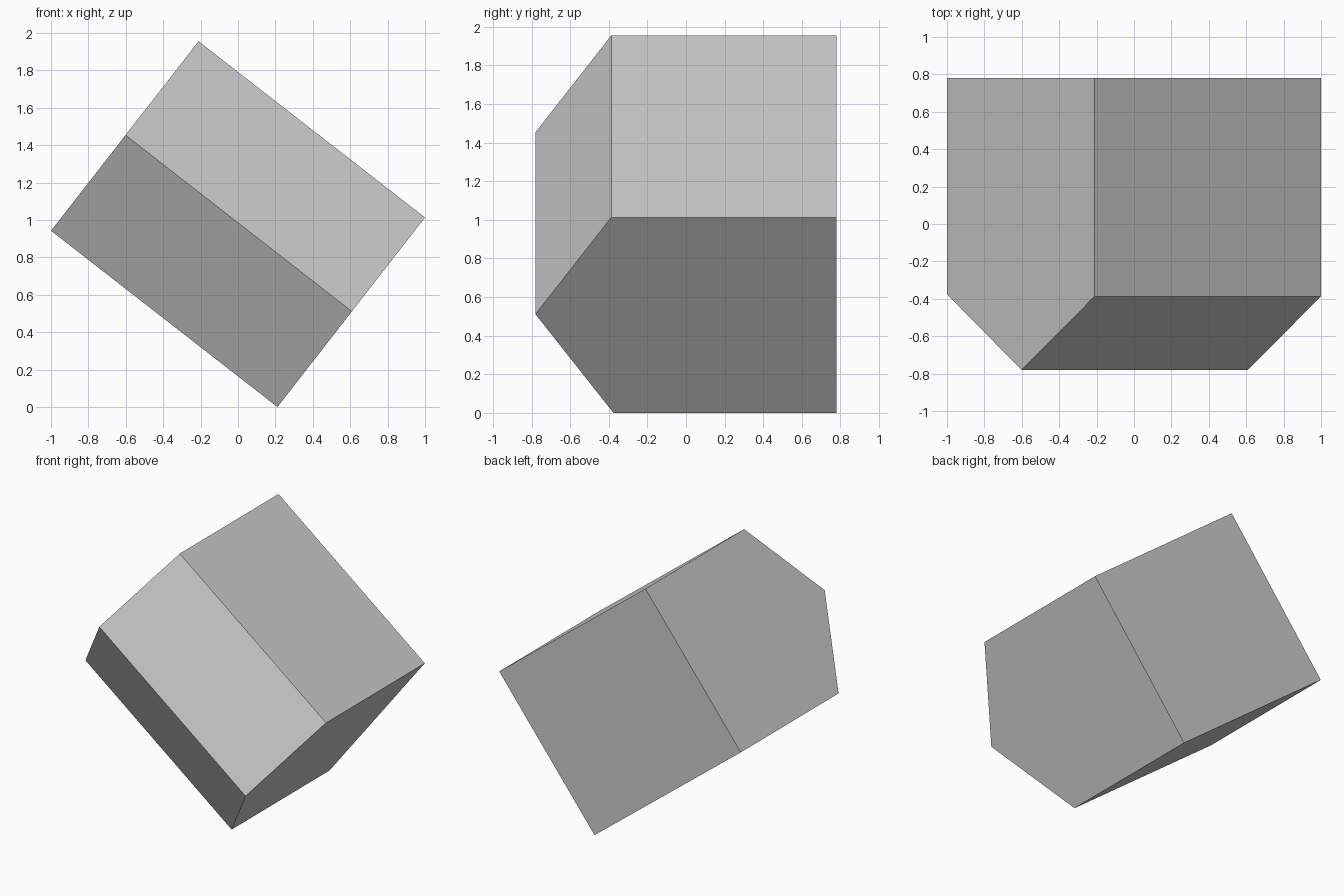
import bpy, bmesh, math
from mathutils import Matrix, Vector

if "Cube" in bpy.data.objects:
    bpy.data.objects.remove(bpy.data.objects["Cube"])

# Five-sided house-shaped cross-section (y, local z), ridge facing the front
profile = [(-0.78, 0.006), (-0.387, 0.642), (0.78, 0.642), (0.78, -0.642), (-0.376, -0.642)]
length = 1.534

bm = bmesh.new()
cap = bm.faces.new([bm.verts.new((-length / 2, y, z)) for y, z in profile])

# Extrude into a solid prism
result = bmesh.ops.extrude_face_region(bm, geom=[cap], use_keep_orig=True)
moved = [g for g in result["geom"] if isinstance(g, bmesh.types.BMVert)]
bmesh.ops.translate(bm, verts=moved, vec=Vector((length, 0, 0)))

# Tilt the prism and rest its lowest edge on the ground
bm.transform(Matrix.Rotation(math.radians(37.9), 4, 'Y'))
low = min(v.co.z for v in bm.verts)
bm.transform(Matrix.Translation((0, 0, -low)))
bmesh.ops.recalc_face_normals(bm, faces=bm.faces[:])

mesh = bpy.data.meshes.new("tilted_prism")
bm.to_mesh(mesh)
bm.free()
prism = bpy.data.objects.new("tilted_prism", mesh)
bpy.context.collection.objects.link(prism)
